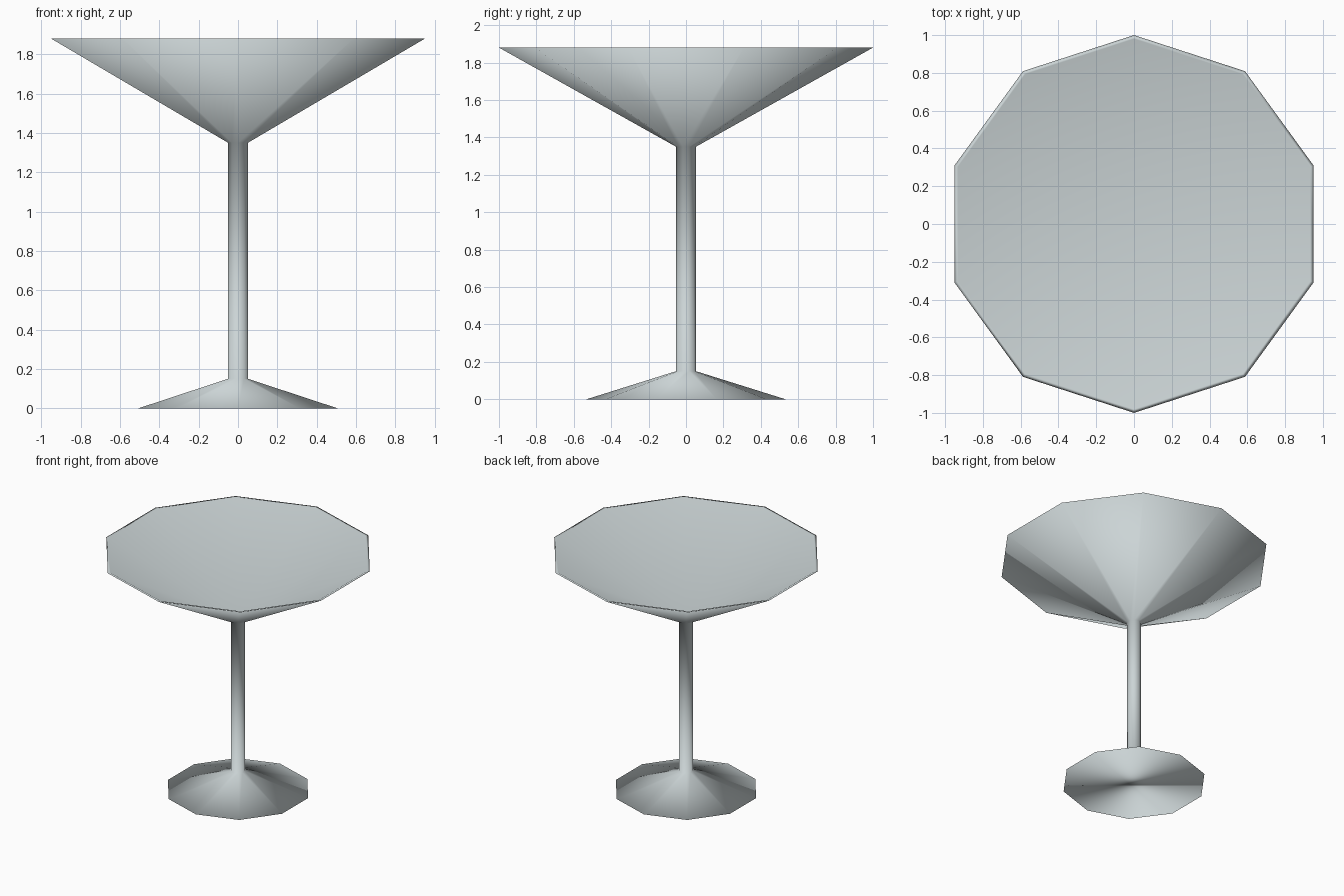
import bpy, bmesh, math

if "Cube" in bpy.data.objects:
    bpy.data.objects.remove(bpy.data.objects["Cube"])

SIDES = 10

# Profile (radius, height) from the foot edge, up the stem, over the thin rim
# and down the inside of the bowl
profile = [(0.532, 0.0), (0.053, 0.15), (0.053, 1.35), (1.0, 1.88), (0.98, 1.88)]
bowl_bottom = 1.355

glass = bpy.data.materials.new("pale grey glass")
glass.diffuse_color = (0.60, 0.66, 0.67, 1.0)
glass.use_nodes = True
glass.node_tree.nodes["Principled BSDF"].inputs["Base Color"].default_value = glass.diffuse_color

bm = bmesh.new()
rings = []
for r, z in profile:
    ring = []
    for i in range(SIDES):
        a = math.pi / 2 + 2 * math.pi * i / SIDES   # a corner points along y
        ring.append(bm.verts.new((r * math.cos(a), r * math.sin(a), z)))
    rings.append(ring)

# Walls between neighbouring rings
for low, high in zip(rings, rings[1:]):
    for i in range(SIDES):
        j = (i + 1) % SIDES
        bm.faces.new((low[i], low[j], high[j], high[i]))

# Inside of the bowl runs to a point
tip = bm.verts.new((0, 0, bowl_bottom))
for i in range(SIDES):
    bm.faces.new((rings[-1][i], rings[-1][(i + 1) % SIDES], tip))

# Flat underside of the foot
bm.faces.new(list(reversed(rings[0])))

for f in bm.faces:
    f.smooth = True

mesh = bpy.data.meshes.new("cocktail_glass")
bm.to_mesh(mesh)
bm.free()
mesh.materials.append(glass)
obj = bpy.data.objects.new("cocktail_glass", mesh)
bpy.context.collection.objects.link(obj)
